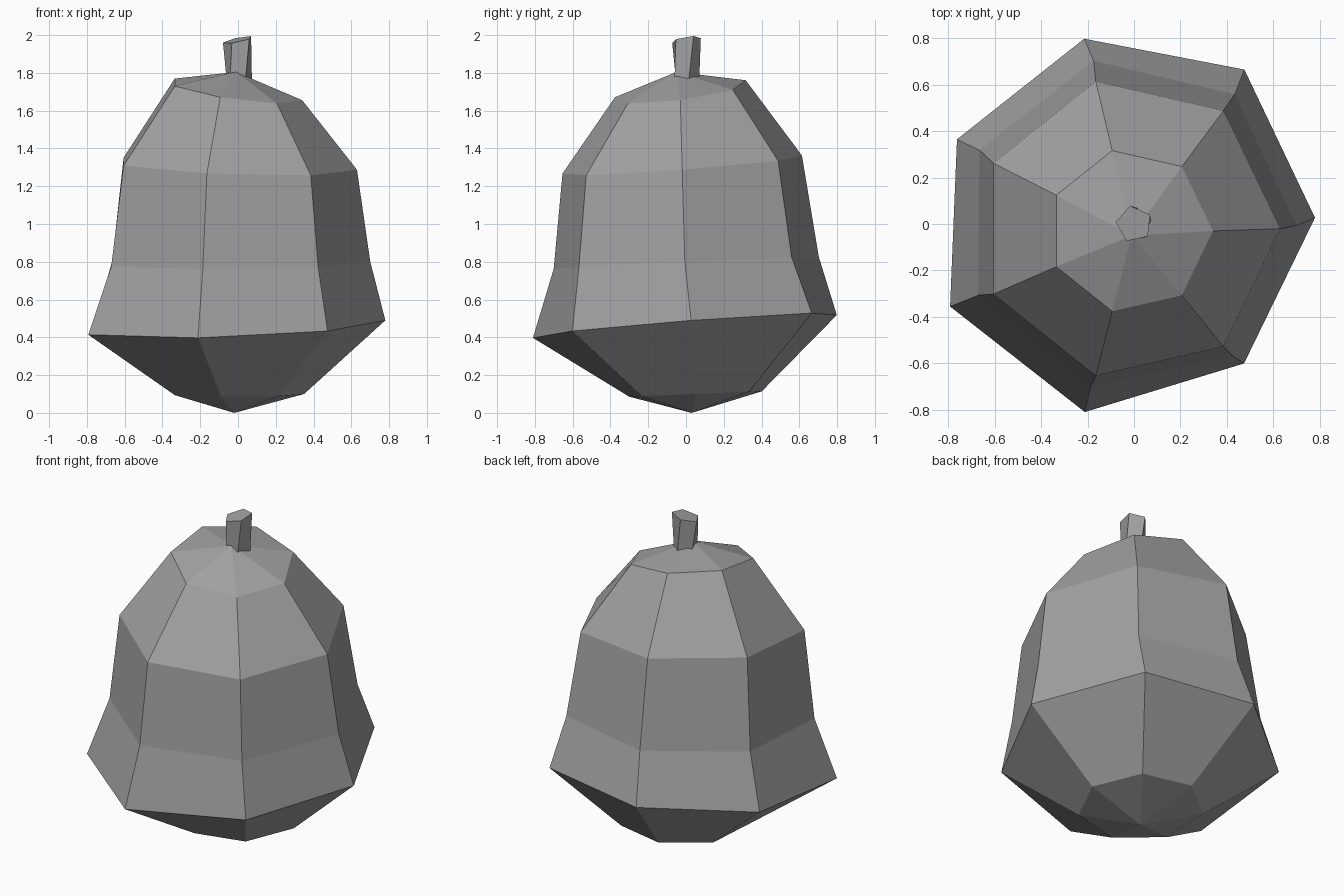
import bpy
import bmesh
from math import cos, sin, radians, tau

default_cube = bpy.data.objects.get("Cube")
if default_cube:
    bpy.data.objects.remove(default_cube, do_unlink=True)


def make_material(name, colour):
    material = bpy.data.materials.new(name)
    material.use_nodes = True
    material.diffuse_color = colour
    material.node_tree.nodes["Principled BSDF"].inputs["Base Color"].default_value = colour
    return material


grey = make_material("stone grey", (0.36, 0.36, 0.36, 1))


def add_ring(bm, sides, radius, centre, slope=(0, 0), twist=0, swell=None):
    """A regular ring of vertices, leaning by slope, with optional uneven radii."""
    ring = []
    for i in range(sides):
        angle = tau * i / sides + radians(twist)
        reach = radius + (swell[i] if swell else 0)
        x, y = reach * cos(angle), reach * sin(angle)
        z = centre[2] + slope[0] * x + slope[1] * y
        ring.append(bm.verts.new((centre[0] + x, centre[1] + y, z)))
    return ring


def bridge(bm, lower, upper):
    count = len(lower)
    for i in range(count):
        j = (i + 1) % count
        bm.faces.new((lower[i], lower[j], upper[j], upper[i]))


def close_with_point(bm, ring, point):
    tip = bm.verts.new(point)
    for i, vert in enumerate(ring):
        bm.faces.new((vert, ring[(i + 1) % len(ring)], tip))


def finish(bm, name):
    bmesh.ops.recalc_face_normals(bm, faces=bm.faces[:])
    mesh = bpy.data.meshes.new(name)
    bm.to_mesh(mesh)
    bm.free()
    mesh.materials.append(grey)
    obj = bpy.data.objects.new(name, mesh)
    bpy.context.collection.objects.link(obj)
    return obj


# Bell-shaped body: seven-sided leaning rings, from underside to shoulder
SIDES = 7
rim_swell = (-0.01, 0, -0.02, -0.01, 0.03, 0.03, -0.02)
bm = bmesh.new()
rings = [
    add_ring(bm, SIDES, 0.36, (-0.01, 0.05, 0.1), (0, 0.04)),
    add_ring(bm, SIDES, 0.82, (-0.03, 0.02, 0.465), (0.03, 0.075), 0.5, rim_swell),
    add_ring(bm, SIDES, 0.72, (-0.02, 0, 0.795), (0.01, 0.045), -0.5),
    add_ring(bm, SIDES, 0.65, (-0.02, -0.02, 1.31), (-0.035, 0.075)),
    add_ring(bm, SIDES, 0.355, (-0.015, -0.03, 1.705), (-0.14, 0.13)),
]
for lower, upper in zip(rings, rings[1:]):
    bridge(bm, lower, upper)
close_with_point(bm, rings[0], (-0.02, 0.03, 0))
close_with_point(bm, rings[-1], (-0.01, -0.05, 1.805))
finish(bm, "bell_body")

# Short twisted stem, flaring to a slanted top
bm = bmesh.new()
stem_base = add_ring(bm, 5, 0.07, (0.005, 0, 1.74), twist=10)
stem_top = add_ring(bm, 5, 0.08, (0, 0, 1.975), (0.2, 0.15), twist=30)
bridge(bm, stem_base, stem_top)
bm.faces.new(stem_base)
bm.faces.new(stem_top)
finish(bm, "stem")
